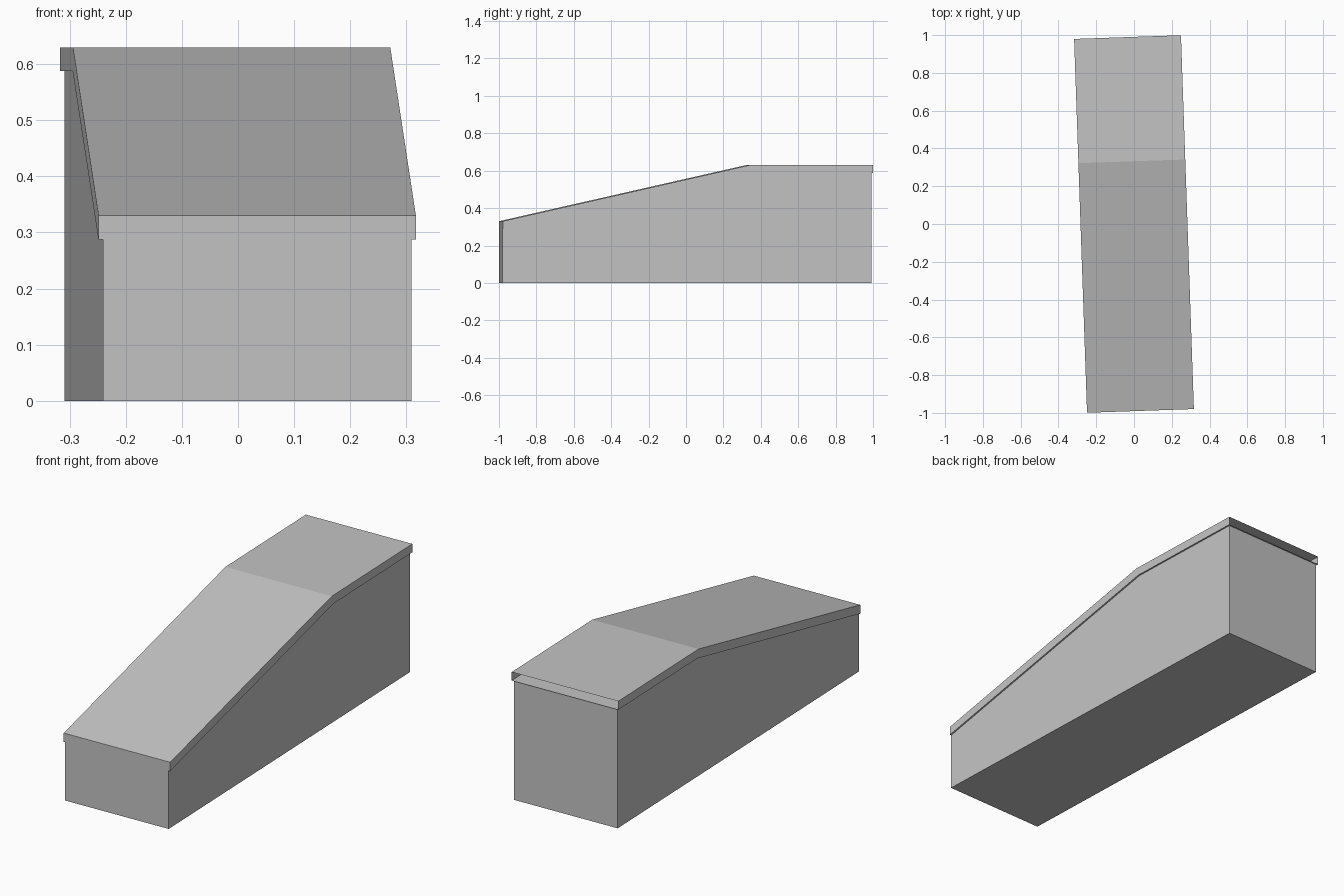
import bpy, bmesh, math

cube = bpy.data.objects.get("Cube")
if cube:
    bpy.data.objects.remove(cube, do_unlink=True)

TURN = math.radians(1.98)      # the whole block is turned slightly
FRONT, BACK = -0.99, 0.99
LIP = 0.008                    # overhang of the cap

grey = bpy.data.materials.new("plain grey")
grey.use_nodes = True
colour = (0.55, 0.55, 0.55, 1)
grey.diffuse_color = colour
grey.node_tree.nodes["Principled BSDF"].inputs["Base Color"].default_value = colour


def prism(name, profile, half_width, open_sides):
    """Sweep a (y, z) side profile across x, leaving the listed edges open."""
    bm = bmesh.new()
    left, right = [[bm.verts.new((x, y, z)) for y, z in profile]
                   for x in (half_width, -half_width)]
    bm.faces.new(left)
    bm.faces.new(right[::-1])
    n = len(profile)
    for i in range(n):
        if i not in open_sides:
            j = (i + 1) % n
            bm.faces.new((left[j], left[i], right[i], right[j]))
    mesh = bpy.data.meshes.new(name)
    bm.to_mesh(mesh)
    bm.free()
    mesh.materials.append(grey)
    obj = bpy.data.objects.new(name, mesh)
    obj.rotation_euler.z = TURN
    bpy.context.collection.objects.link(obj)
    return obj


# Body: open on top, where the cap closes it
wall_back = BACK - LIP
prism("body", [(FRONT, 0), (wall_back, 0), (wall_back, 0.588),
               (0.345, 0.588), (FRONT, 0.287)], 0.275, (2, 3))

# Cap: hollow, sloping then level, with an open rear end
prism("roof_cap", [(FRONT, 0.287), (0.345, 0.588), (BACK, 0.588),
                   (BACK, 0.63), (0.332, 0.63), (FRONT, 0.33)],
      0.275 + LIP, (2,))
